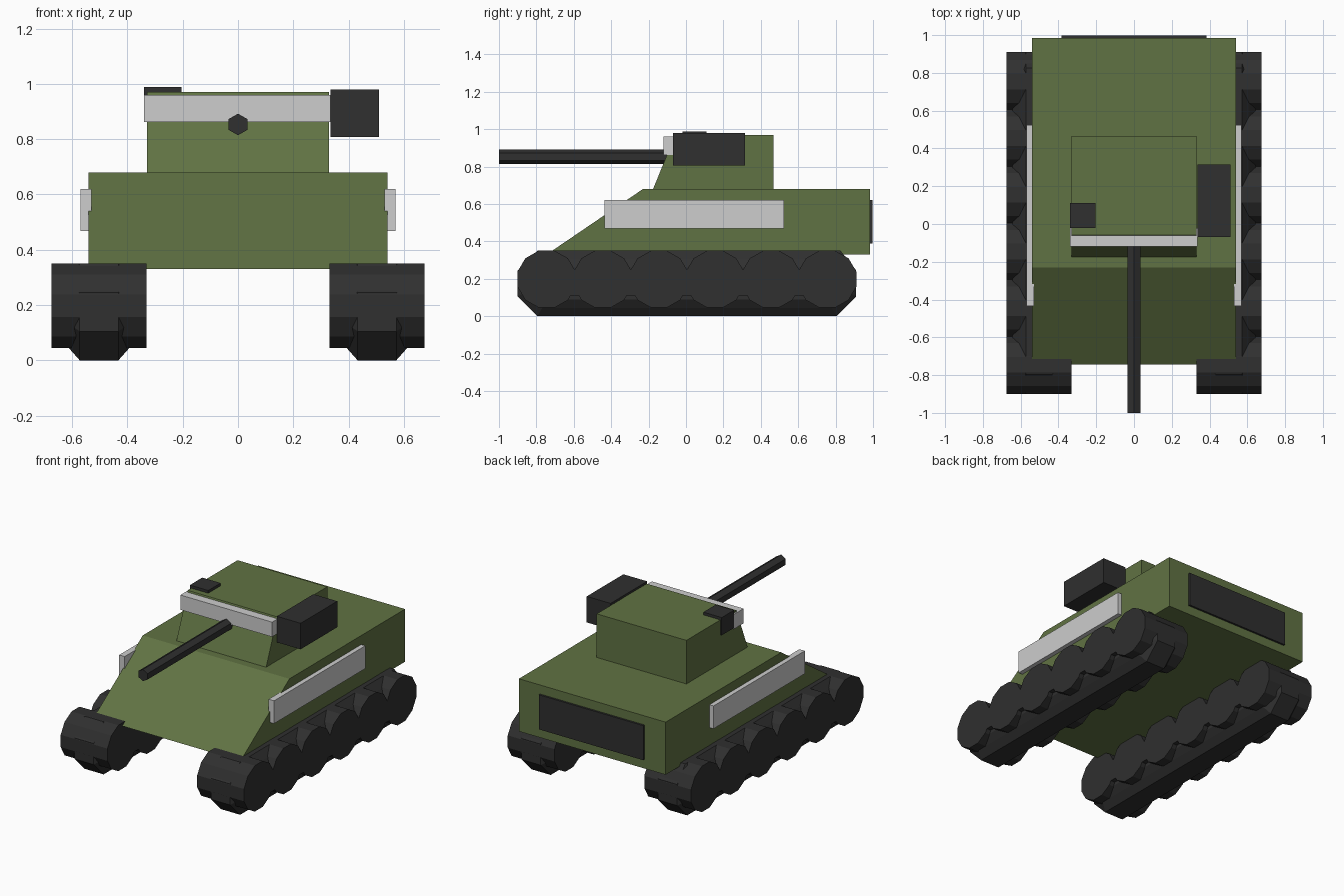
import bpy
import bmesh
import math

cube = bpy.data.objects.get("Cube")
if cube:
    bpy.data.objects.remove(cube, do_unlink=True)


def material(name, color):
    mat = bpy.data.materials.new(name)
    mat.use_nodes = True
    mat.diffuse_color = (*color, 1)
    mat.node_tree.nodes["Principled BSDF"].inputs["Base Color"].default_value = (*color, 1)
    return mat


GREEN = material("olive green", (0.118, 0.17, 0.056))
DARK = material("charcoal", (0.029, 0.029, 0.029))
GREY = material("light grey", (0.61, 0.61, 0.61))


def loft(name, sections, mat):
    """Skin a row of (x, [(y, z), ...]) outlines and cap both ends."""
    bm = bmesh.new()
    rings = [[bm.verts.new((x, y, z)) for y, z in outline] for x, outline in sections]
    for a, b in zip(rings, rings[1:]):
        for i in range(len(a)):
            j = (i + 1) % len(a)
            bm.faces.new((a[i], a[j], b[j], b[i]))
    bm.faces.new(rings[0])
    bm.faces.new(rings[-1])
    bmesh.ops.recalc_face_normals(bm, faces=bm.faces)
    mesh = bpy.data.meshes.new(name)
    bm.to_mesh(mesh)
    bm.free()
    mesh.materials.append(mat)
    obj = bpy.data.objects.new(name, mesh)
    bpy.context.collection.objects.link(obj)
    return obj


def prism(name, x0, x1, outline, mat):
    return loft(name, [(x0, outline), (x1, outline)], mat)


def box(name, x, y, z, mat):
    outline = [(y[0], z[0]), (y[1], z[0]), (y[1], z[1]), (y[0], z[1])]
    return prism(name, x[0], x[1], outline, mat)


def track_outline(inset):
    """Long octagonal belt outline, shrunk by inset."""
    y0, y1, z0, z1 = -0.9 + inset, 0.91 - inset, inset, 0.35 - inset
    c = 0.105 - inset * 0.4
    return [(y0, z0 + c), (y0 + c, z0), (y1 - c, z0), (y1, z0 + c),
            (y1, z1 - c), (y1 - c * 0.8, z1), (y0 + c, z1), (y0, z1 - c)]


# Hull and turret
prism("hull", -0.54, 0.54,
      [(-0.745, 0.33), (0.985, 0.33), (0.985, 0.68), (-0.23, 0.68)], GREEN)
prism("turret", -0.33, 0.33,
      [(-0.18, 0.67), (0.467, 0.67), (0.467, 0.97), (-0.058, 0.97)], GREEN)

# Turret fittings
box("turret_front_bar", (-0.34, 0.335), (-0.12, -0.02), (0.862, 0.96), GREY)
box("turret_side_box", (0.335, 0.51), (-0.07, 0.315), (0.807, 0.98), DARK)
box("turret_hatch", (-0.34, -0.205), (-0.02, 0.11), (0.87, 0.988), DARK)
box("rear_plate", (-0.385, 0.385), (0.98, 0.998), (0.39, 0.62), DARK)

# Six-sided gun barrel with a point upward
bpy.ops.mesh.primitive_cylinder_add(vertices=6, radius=0.039, depth=0.96,
                                    location=(0, -0.52, 0.853),
                                    rotation=(math.pi / 2, 0, 0))
barrel = bpy.context.object
barrel.name = "gun_barrel"
barrel.data.materials.append(DARK)

# Tracks and side skirts on both sides
for side, s in (("left", 1), ("right", -1)):
    box(side + "_skirt", (s * 0.53, s * 0.57), (-0.435, 0.525), (0.468, 0.62), GREY)
    mid = s * 0.5025

    # Raised centre belt with chamfered shoulders
    belt = [(-0.14, 0.09), (-0.11, 0.045), (-0.07, 0), (0.07, 0), (0.11, 0.045), (0.14, 0.09)]
    loft(side + "_track_belt", [(mid + dx, track_outline(i)) for dx, i in belt], DARK)

    # Full-width filler between the wheels
    inner, outer = mid - 0.172, mid + 0.172
    box(side + "_track_core", (inner, outer), (-0.75, 0.76), (0.11, 0.245), DARK)

    # Row of twelve-sided wheels
    for n in range(6):
        centre = -0.745 + 0.3 * n
        angles = [math.radians(15 + 30 * k) for k in range(12)]
        outline = [(centre + 0.161 * math.cos(a), 0.198 + 0.158 * math.sin(a)) for a in angles]
        prism(f"{side}_wheel_{n + 1}", inner, outer, outline, DARK)
